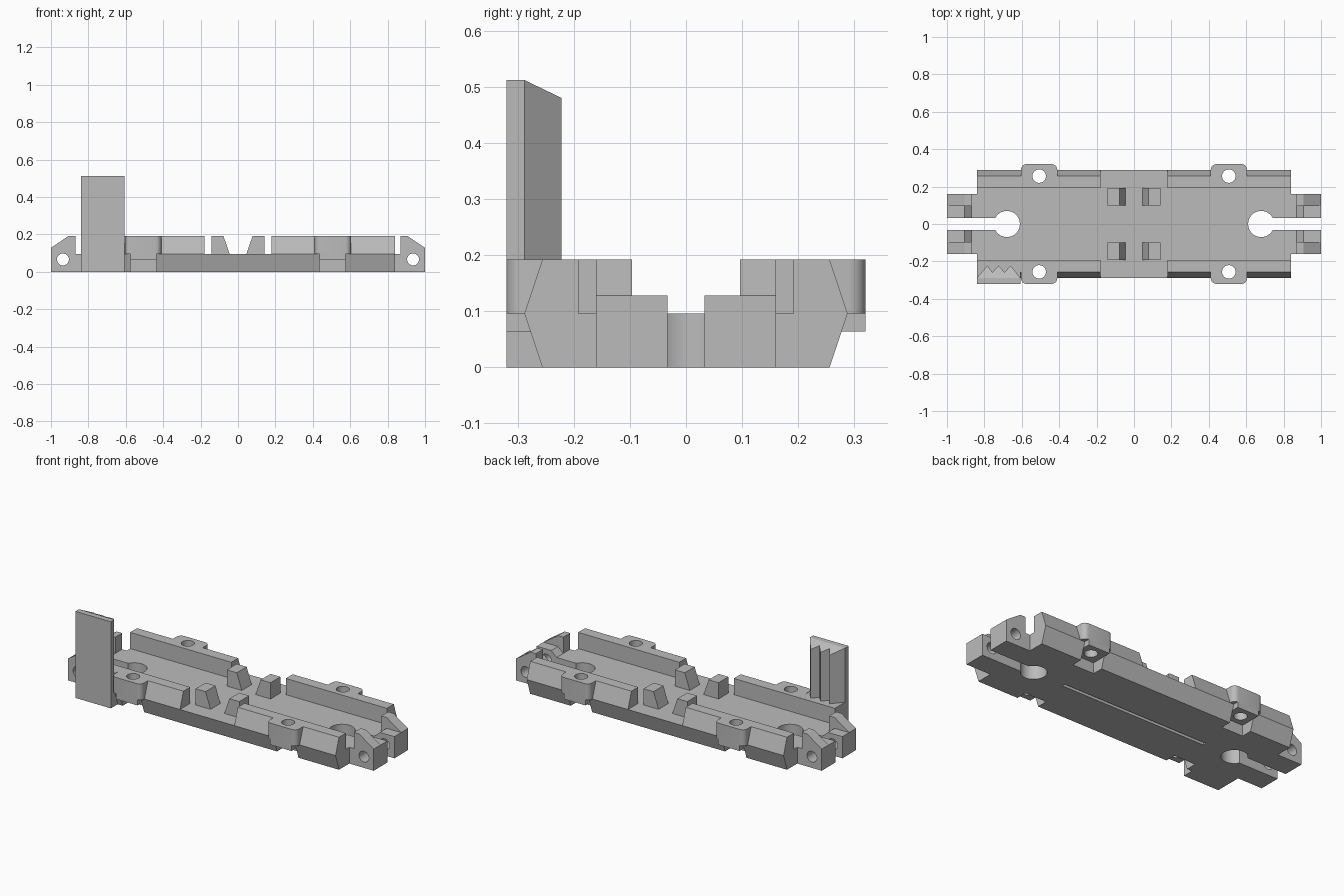
import bpy, bmesh
from math import pi, sin, cos, radians

cube = bpy.data.objects.get("Cube")
if cube:
    bpy.data.objects.remove(cube, do_unlink=True)

grey = bpy.data.materials.new("light grey plastic")
grey.use_nodes = True
COLOUR = (0.5, 0.5, 0.5, 1)
grey.diffuse_color = COLOUR
grey.node_tree.nodes["Principled BSDF"].inputs["Base Color"].default_value = COLOUR


def prism(name, outline, axis, lo, hi):
    """Extrude a closed 2D outline along an axis from lo to hi."""
    place = {"x": lambda a, b, t: (t, a, b),
             "y": lambda a, b, t: (a, t, b),
             "z": lambda a, b, t: (a, b, t)}[axis]
    bm = bmesh.new()
    ends = [[bm.verts.new(place(a, b, t)) for a, b in outline] for t in (lo, hi)]
    n = len(outline)
    for ring in ends:
        bm.faces.new(ring)
    for i in range(n):
        j = (i + 1) % n
        bm.faces.new((ends[0][i], ends[0][j], ends[1][j], ends[1][i]))
    bmesh.ops.recalc_face_normals(bm, faces=bm.faces)
    mesh = bpy.data.meshes.new(name)
    bm.to_mesh(mesh)
    bm.free()
    ob = bpy.data.objects.new(name, mesh)
    bpy.context.collection.objects.link(ob)
    mesh.materials.append(grey)
    return ob


def rect(a0, a1, b0, b1):
    return [(a0, b0), (a1, b0), (a1, b1), (a0, b1)]


def circle(a, b, r, n=32):
    return [(a + r * cos(2 * pi * i / n), b + r * sin(2 * pi * i / n)) for i in range(n)]


def flip(points, sa, sb=1):
    return [(a * sa, b * sb) for a, b in points]


def cut(ob, *cutters):
    """Subtract cutters from a part, then discard them."""
    bpy.context.view_layer.objects.active = ob
    for c in cutters:
        mod = ob.modifiers.new("cut", "BOOLEAN")
        mod.operation = "DIFFERENCE"
        mod.solver = "EXACT"
        mod.object = c
        bpy.ops.object.modifier_apply(modifier=mod.name)
        bpy.data.objects.remove(c, do_unlink=True)


def smooth(ob):
    bpy.ops.object.select_all(action="DESELECT")
    ob.select_set(True)
    bpy.context.view_layer.objects.active = ob
    bpy.ops.object.shade_smooth_by_angle(angle=radians(30))


FLOOR, TOP = 0.096, 0.192
SIDES = [(sx, sy) for sx in (-1, 1) for sy in (-1, 1)]

# Floor plate with flared sides, keyhole slots, lug notches and underside groove
floor = prism("floor_plate", [(-0.256, 0), (0.256, 0), (0.288, FLOOR), (-0.288, FLOOR)],
              "x", -0.84, 0.84)
for sx in (-1, 1):
    cut(floor, prism("hole", circle(sx * 0.68, 0, 0.07), "z", -0.1, 0.3),
        prism("slot", flip(rect(0.7, 0.9, -0.033, 0.033), sx), "z", -0.1, 0.3))
for sx, sy in SIDES:
    cut(floor, prism("notch", flip(rect(0.435, 0.575, 0.192, 0.4), sx, sy), "z", -0.1, 0.2))
cut(floor, prism("groove", rect(-0.48, 0.48, -0.01, 0.01), "z", -0.1, 0.03))
smooth(floor)

# Side rails, in segments either side of each bolt lug
rail_profile = [(0.192, FLOOR), (0.288, FLOOR), (0.256, TOP), (0.192, TOP)]
for sx, sy in SIDES:
    for part, x0, x1 in (("inner", 0.178, 0.41), ("outer", 0.605, 0.84)):
        prism(part + "_rail", flip(rail_profile, sy), "x", sx * x0, sx * x1)

# Bolt lugs with rounded outer corners, and square pads beneath them
R = 0.03
lug_outline = [(0.41, 0.192)]
for cx, start in ((0.41 + R, 180), (0.605 - R, 90)):
    for i in range(7):
        a = radians(start - 15 * i)
        lug_outline.append((cx + R * cos(a), 0.32 - R + R * sin(a)))
lug_outline.append((0.605, 0.192))
for sx, sy in SIDES:
    lug = prism("bolt_lug", flip(lug_outline, sx, sy), "z", FLOOR, TOP)
    pad = prism("lug_pad", flip(rect(0.435, 0.575, 0.192, 0.32), sx, sy), "z", 0.064, FLOOR)
    for ob in (lug, pad):
        cut(ob, prism("bolt_hole", circle(sx * 0.507, sy * 0.256, 0.036), "z", -0.1, 0.3))
        smooth(ob)

# End tabs: tall outer half and low inner half, cross-drilled
tall = [(0.84, 0), (1, 0), (1, 0.128), (0.905, TOP), (0.87, TOP), (0.87, FLOOR), (0.84, FLOOR)]
low = [(0.84, 0), (1, 0), (1, 0.128), (0.905, 0.128), (0.87, FLOOR), (0.84, FLOOR)]
for sx, sy in SIDES:
    for name, shape, y0, y1 in (("tall_end_tab", tall, 0.096, 0.16),
                                ("low_end_tab", low, 0.033, 0.096)):
        tab = prism(name, flip(shape, sx), "y", sy * y0, sy * y1)
        cut(tab, prism("pin_hole", circle(sx * 0.936, 0.066, 0.032, 24), "y", -0.4, 0.4))
        smooth(tab)

# Centre clips with sloping inner faces
clip = [(0.045, FLOOR), (0.143, FLOOR), (0.143, TOP), (0.078, TOP)]
for sx, sy in SIDES:
    prism("centre_clip", flip(clip, sx), "y", sy * 0.1, sy * 0.192)

# Upright post with a toothed back and sloping top
prism("post_base", rect(-0.84, -0.608, -0.32, -0.25), "z", 0, TOP)
teeth = [(-0.608, -0.288), (-0.66, -0.222), (-0.692, -0.258), (-0.725, -0.222),
         (-0.757, -0.258), (-0.784, -0.222), (-0.84, -0.288)]
prism("post_plate", rect(-0.84, -0.608, -0.32, -0.288), "z", TOP, 0.512)
post = prism("post_teeth", teeth, "z", TOP, 0.512)
for v in post.data.vertices:
    if v.co.z > 0.4:
        v.co.z -= (v.co.y + 0.288) * 0.48
